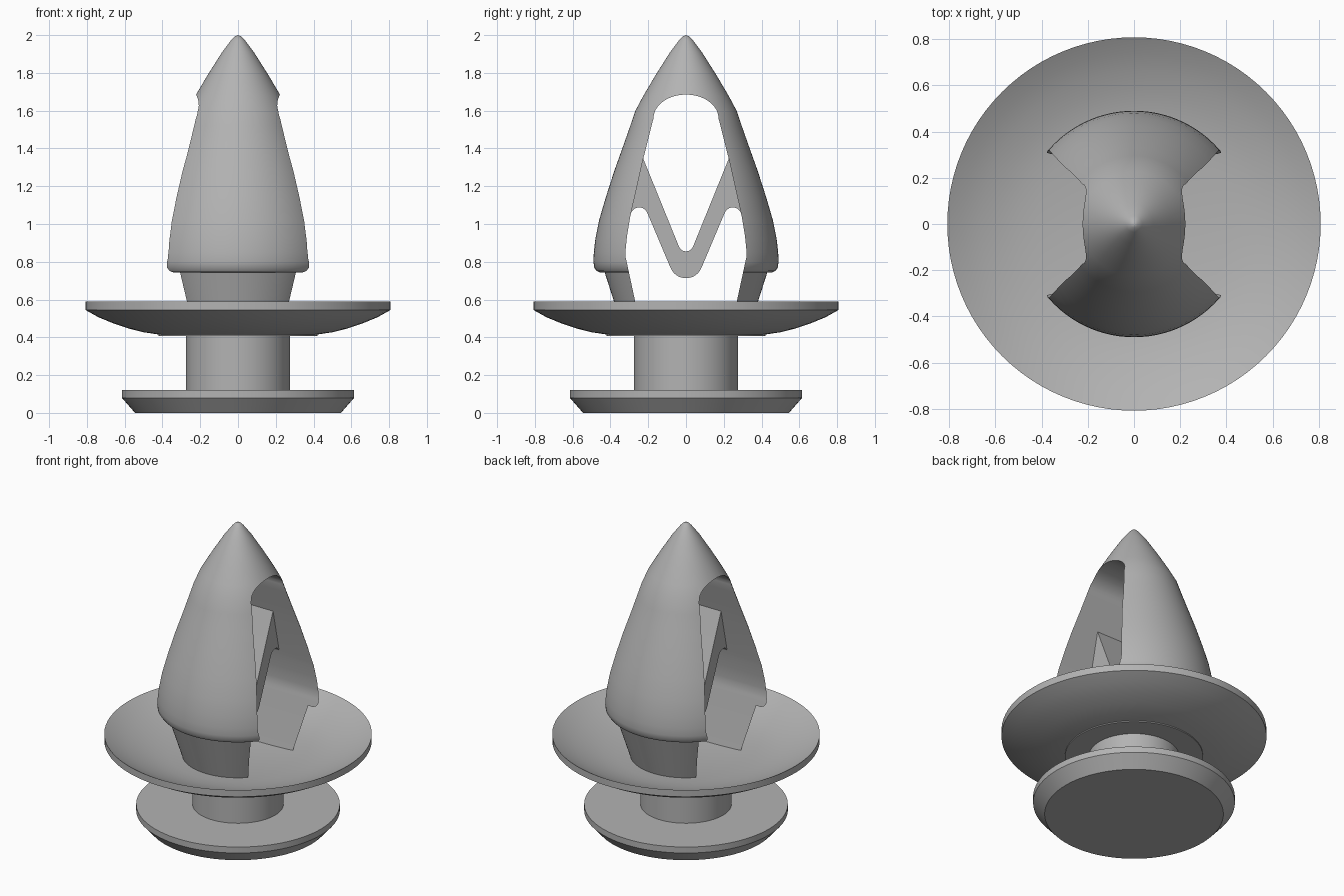
import bpy, bmesh, math

cube = bpy.data.objects.get("Cube")
if cube:
    bpy.data.objects.remove(cube, do_unlink=True)

grey = bpy.data.materials.new("grey_plastic")
grey.use_nodes = True
COLOUR = (0.45, 0.45, 0.45, 1)
grey.diffuse_color = COLOUR
grey.node_tree.nodes["Principled BSDF"].inputs["Base Color"].default_value = COLOUR


def add_object(name, bm):
    bmesh.ops.recalc_face_normals(bm, faces=bm.faces)
    mesh = bpy.data.meshes.new(name)
    bm.to_mesh(mesh)
    bm.free()
    mesh.materials.append(grey)
    obj = bpy.data.objects.new(name, mesh)
    bpy.context.collection.objects.link(obj)
    return obj


def activate(obj):
    bpy.ops.object.select_all(action='DESELECT')
    obj.select_set(True)
    bpy.context.view_layer.objects.active = obj


def smooth(obj):
    activate(obj)
    bpy.ops.object.shade_smooth_by_angle(angle=math.radians(28))


def lathe(name, profile, steps=96):
    """Spin a (radius, height) profile that starts and ends on the axis."""
    bm = bmesh.new()
    verts = [bm.verts.new((r, 0, z)) for r, z in profile]
    edges = [bm.edges.new(pair) for pair in zip(verts, verts[1:])]
    bmesh.ops.spin(bm, geom=verts + edges, cent=(0, 0, 0), axis=(0, 0, 1),
                   angle=2 * math.pi, steps=steps, use_merge=True)
    bmesh.ops.remove_doubles(bm, verts=bm.verts, dist=0.0001)
    return add_object(name, bm)


def prism(name, half_outline, half_width):
    """Mirror a (y, z) half outline across y = 0 and extrude it along x."""
    outline = half_outline + [(-y, z) for y, z in reversed(half_outline) if y > 0]
    bm = bmesh.new()
    face = bm.faces.new([bm.verts.new((-half_width, y, z)) for y, z in outline])
    moved = bmesh.ops.extrude_face_region(bm, geom=[face])["geom"]
    bmesh.ops.translate(bm, vec=(2 * half_width, 0, 0),
                        verts=[v for v in moved if isinstance(v, bmesh.types.BMVert)])
    return add_object(name, bm)


def arc(cy, cz, ry, rz, start, end, count):
    angles = [math.radians(start + (end - start) * i / count) for i in range(count + 1)]
    return [(cy + ry * math.cos(a), cz + rz * math.sin(a)) for a in angles]


# Bottom flange, neck and dished washer
smooth(lathe("base_flange", [(0, 0), (0.545, 0), (0.615, 0.08), (0.615, 0.12), (0, 0.12)]))
smooth(lathe("neck", [(0, 0.1), (0.275, 0.1), (0.275, 0.425), (0, 0.425)]))
rise = [(0.42, 0.415), (0.5, 0.427), (0.58, 0.447), (0.66, 0.474), (0.74, 0.507), (0.808, 0.545)]
washer_top = [(r, z + 0.045) for r, z in reversed(rise)]
smooth(lathe("dished_washer", [(0, 0.408), (0.42, 0.408)] + rise + washer_top
             + [(0.3, 0.448), (0.15, 0.438), (0, 0.435)]))

# Pointed head with two legs, made by cutting an arched slot through a lathed body
head = lathe("slotted_head", [
    (0, 0.42), (0.327, 0.42), (0.43, 0.742), (0.455, 0.743), (0.474, 0.752),
    (0.486, 0.77), (0.49, 0.8), (0.488, 0.85), (0.48, 0.92), (0.46, 1.02),
    (0.425, 1.14), (0.38, 1.28), (0.33, 1.42), (0.295, 1.52), (0.268, 1.6),
    (0.225, 1.68), (0.16, 1.79), (0.084, 1.91), (0.035, 1.975), (0.016, 1.994), (0, 2)])
slot_side = [(0.2, 0.3), (0.268, 0.585), (0.31, 0.78), (0.319, 0.82), (0.32, 0.86),
             (0.312, 0.94), (0.295, 1.04), (0.226, 1.347)]
slot_arch = arc(0, 1.56, 0.172, 0.125, 0, 90, 14)[:-1] + [(0, 1.685)]
cutter = prism("slot_cutter", slot_side + slot_arch, 0.8)
cutter.hide_render = True
activate(head)
cut = head.modifiers.new("slot", 'BOOLEAN')
cut.operation = 'DIFFERENCE'
cut.solver = 'EXACT'
cut.object = cutter
bpy.ops.object.modifier_apply(modifier=cut.name)
bpy.data.objects.remove(cutter, do_unlink=True)
smooth(head)

# V-shaped spring strap joining the legs, its ends sunk into them
strap_low = [(0, 0.713)] + arc(0, 0.8, 0.088, 0.087, -75, -22, 5)
strap_notch = arc(0.248, 1.04, 0.047, 0.048, 157, 0, 8)
strap_top = [(0.33, 1.04), (0.265, 1.355), (0.23, 1.355)]
strap_valley = arc(0, 0.895, 0.04, 0.04, -22, -75, 5) + [(0, 0.855)]
right_half = strap_low + strap_notch + strap_top + strap_valley
smooth(prism("spring_strap", right_half, 0.1))
